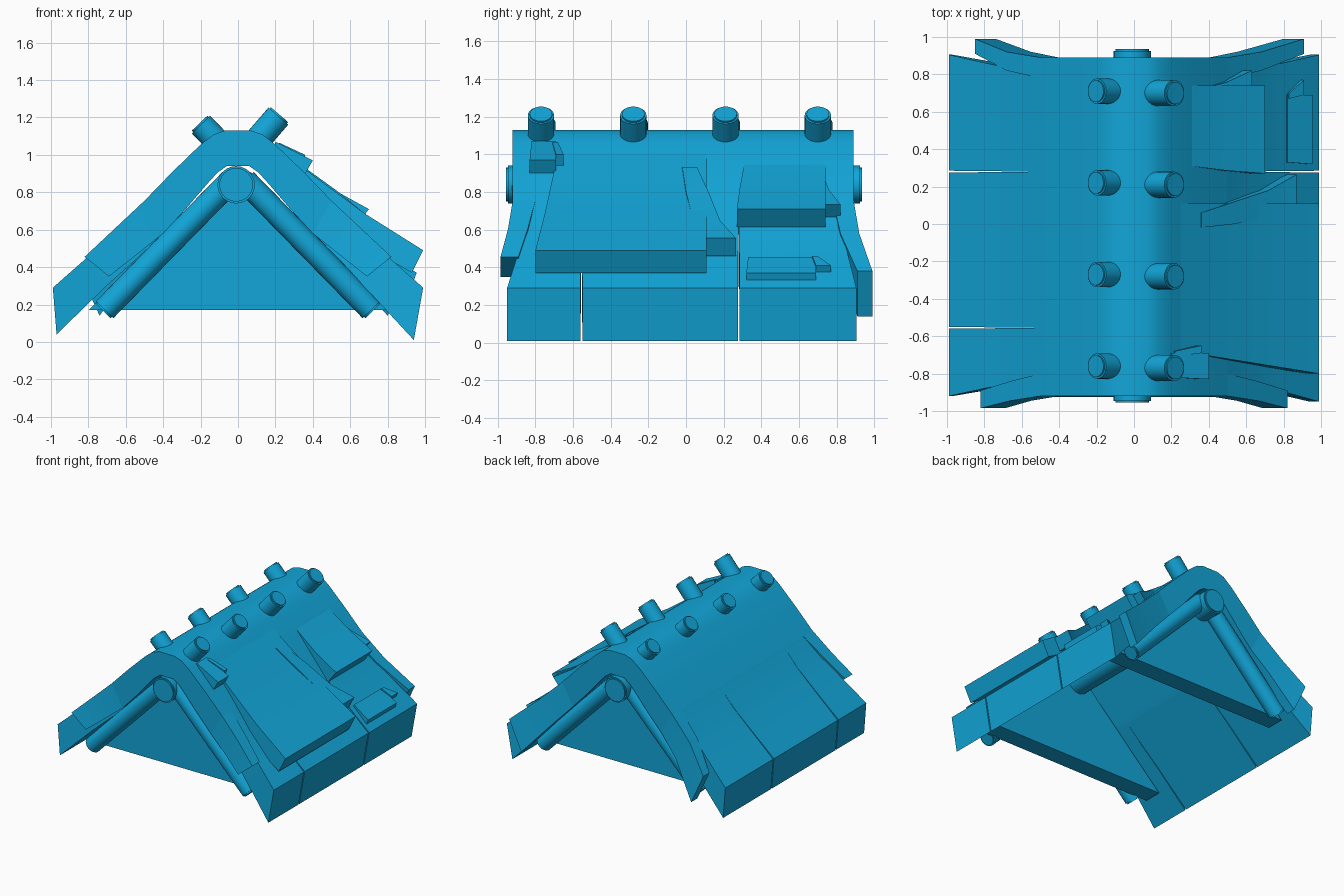
import bpy, bmesh, math
from mathutils import Vector

cube = bpy.data.objects.get("Cube")
if cube:
    bpy.data.objects.remove(cube, do_unlink=True)

BLUE = (0.006, 0.38, 0.69, 1)
mat = bpy.data.materials.new("roof_blue")
mat.use_nodes = True
mat.diffuse_color = BLUE
mat.node_tree.nodes["Principled BSDF"].inputs["Base Color"].default_value = BLUE


def finish(name, bm, angle=30):
    bmesh.ops.recalc_face_normals(bm, faces=bm.faces)
    me = bpy.data.meshes.new(name)
    bm.to_mesh(me)
    bm.free()
    ob = bpy.data.objects.new(name, me)
    bpy.context.collection.objects.link(ob)
    me.materials.append(mat)
    bpy.ops.object.select_all(action="DESELECT")
    ob.select_set(True)
    bpy.context.view_layer.objects.active = ob
    bpy.ops.object.shade_smooth_by_angle(angle=math.radians(angle))
    return ob


def loft(name, sections, side=1):
    """Slab through sections (outer x, z, inner x, z, y start, y end)."""
    bm = bmesh.new()
    rings = []
    for xo, zo, xi, zi, y0, y1 in sections:
        pts = [(xo, y0, zo), (xo, y1, zo), (xi, y1, zi), (xi, y0, zi)]
        rings.append([bm.verts.new((side * x, y, z)) for x, y, z in pts])
    for a, b in zip(rings, rings[1:]):
        for i in range(4):
            j = (i + 1) % 4
            bm.faces.new((a[i], a[j], b[j], b[i]))
    bm.faces.new(rings[0])
    bm.faces.new(rings[-1][::-1])
    return finish(name, bm)


def rod(name, start, end, radius, bevel=0.01):
    start, end = Vector(start), Vector(end)
    axis = end - start
    bm = bmesh.new()
    bmesh.ops.create_cone(bm, cap_ends=True, segments=24, radius1=radius,
                          radius2=radius, depth=axis.length)
    caps = [e for e in bm.edges if any(len(f.verts) > 4 for f in e.link_faces)]
    bmesh.ops.bevel(bm, geom=caps, offset=bevel, segments=2, affect="EDGES")
    rot = axis.to_track_quat("Z", "Y").to_matrix().to_4x4()
    bm.transform(rot)
    bmesh.ops.translate(bm, verts=bm.verts, vec=(start + end) / 2)
    return finish(name, bm, 40)


# Saddle over the ridge
FRONT, BACK = -0.92, 0.89
half = [(0.07, 1.13, 0.06, 0.94), (0.13, 1.11, 0.11, 0.905), (0.2, 1.055, 0.16, 0.85),
        (0.35, 0.91, 0.28, 0.71), (0.5, 0.755, 0.4, 0.58)]
saddle = [(-a, b, -c, d) for a, b, c, d in reversed(half)] + half
loft("roof_saddle", [p + (FRONT, BACK) for p in saddle])

# Hanging panels and splayed end flaps on each slope
panel = [(0.5, 0.755, 0.4, 0.58), (0.63, 0.61, 0.53, 0.44),
         (0.78, 0.475, 0.69, 0.28), (0.99, 0.29, 0.94, 0.01)]
for side, label in ((1, "left"), (-1, "right")):
    lo = -0.95 if side > 0 else -0.92
    for name, a0, a1, b0, b1 in (("front", -0.82, -0.555, lo, -0.56),
                                 ("middle", -0.555, 0.28, -0.55, 0.275),
                                 ("back", 0.28, 0.8, 0.285, 0.905)):
        secs = []
        for p, t in zip(panel, (0, 0.25, 0.55, 1)):
            p = list(p)
            if side < 0:
                p[2] += 0.03 * t
                p[3] += 0.03 * t
            secs.append((*p, a0 + (b0 - a0) * t, a1 + (b1 - a1) * t))
        loft(f"{label}_{name}_panel", secs, side)
    loft(f"{label}_front_flap", [(0.5, 0.755, 0.4, 0.58, -0.92, -0.8),
                                 (0.66, 0.605, 0.55, 0.46, -0.945, -0.84),
                                 (0.82, 0.455, 0.69, 0.35, -0.985, -0.89)], side)
    tip = 0.91 if side > 0 else 0.85
    loft(f"{label}_back_flap", [(0.5, 0.755, 0.4, 0.58, 0.78, 0.89),
                                (0.68, 0.58, 0.55, 0.42, 0.82, 0.92),
                                (tip, 0.38, tip - 0.11, 0.14, 0.91, 0.99)], side)

# Overlapping patches on the left slope
loft("large_patch", [(0.2, 1.045, 0.18, 0.97, -0.68, 0.11),
                     (0.37, 0.915, 0.3, 0.83, -0.7, 0.11),
                     (0.68, 0.685, 0.6, 0.56, -0.75, 0.11),
                     (0.99, 0.49, 0.93, 0.37, -0.8, 0.11)])
loft("curved_slat", [(0.36, 0.93, 0.3, 0.82, -0.02, 0.06),
                     (0.54, 0.8, 0.47, 0.66, 0, 0.12),
                     (0.72, 0.65, 0.65, 0.53, 0.04, 0.18),
                     (0.87, 0.555, 0.82, 0.46, 0.11, 0.265)])
loft("middle_patch", [(0.3, 0.955, 0.27, 0.87, 0.31, 0.74),
                      (0.5, 0.82, 0.44, 0.7, 0.285, 0.74),
                      (0.7, 0.71, 0.62, 0.605, 0.27, 0.74)])
loft("middle_patch_sliver", [(0.33, 0.935, 0.29, 0.85, 0.67, 0.71),
                             (0.5, 0.81, 0.44, 0.7, 0.69, 0.76),
                             (0.63, 0.735, 0.57, 0.66, 0.73, 0.82)])
loft("lower_patch", [(0.82, 0.455, 0.8, 0.39, 0.33, 0.69),
                     (0.955, 0.37, 0.93, 0.3, 0.32, 0.69)])
loft("lower_patch_sliver", [(0.83, 0.46, 0.8, 0.39, 0.67, 0.7),
                            (0.91, 0.41, 0.88, 0.35, 0.69, 0.77)])
loft("upper_patch", [(0.2, 1.07, 0.18, 0.99, -0.82, -0.69),
                     (0.4, 0.97, 0.36, 0.9, -0.83, -0.69)])
loft("upper_patch_sliver", [(0.22, 1.065, 0.2, 0.99, -0.71, -0.68),
                            (0.36, 1, 0.33, 0.93, -0.69, -0.65)])

# Ridge pole, pegs, rafters and end walls
rod("ridge_pole", (-0.01, -0.955, 0.84), (-0.01, 0.935, 0.84), 0.1)
for i in range(4):
    y = -0.77 + 0.49 * i
    rod(f"left_peg_{i + 1}", (0.08, y, 1.05), (0.222, y, 1.215), 0.07)
    rod(f"right_peg_{i + 1}", (-0.08, y + 0.01, 1.04), (-0.205, y + 0.01, 1.17), 0.068)

for end, y, inner in (("front", -0.81, -0.66), ("back", 0.77, 0.62)):
    out = y + math.copysign(0.05, y)
    for side, label in ((1, "left"), (-1, "right")):
        rod(f"{end}_{label}_rafter", (side * 0.03, out, 0.87),
            (side * 0.72, out, 0.165), 0.065)
    bm = bmesh.new()
    tri = [bm.verts.new(p) for p in ((-0.8, y, 0.17), (0.8, y, 0.17), (0, y, 0.94))]
    face = bm.faces.new(tri)
    ext = bmesh.ops.extrude_face_region(bm, geom=[face])["geom"]
    bmesh.ops.translate(bm, vec=(0, inner - y, 0),
                        verts=[v for v in ext if isinstance(v, bmesh.types.BMVert)])
    finish(f"{end}_wall", bm)
